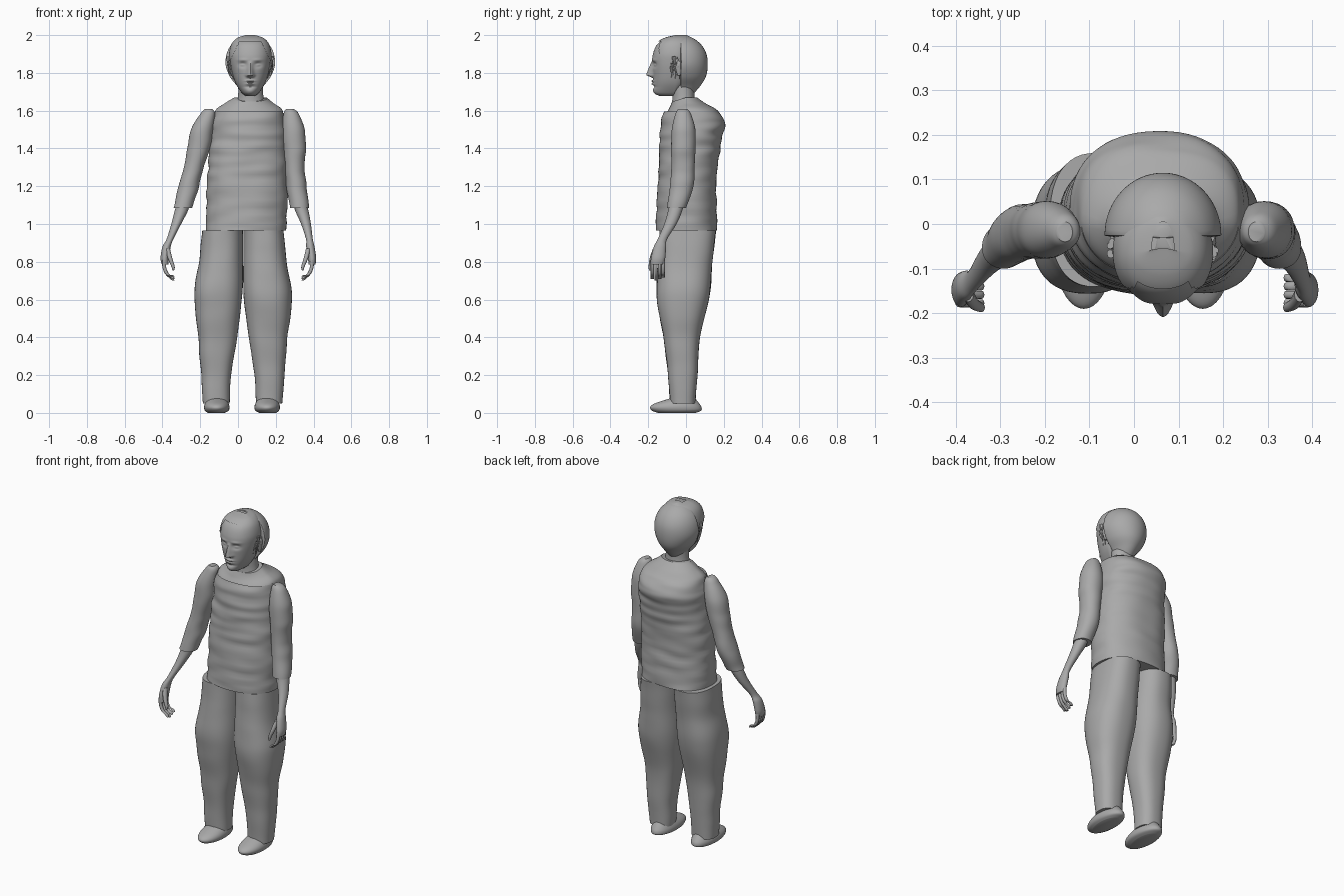
import bpy
import math
import random
from mathutils import Vector, noise

random.seed(4)
cube = bpy.data.objects.get("Cube")
if cube:
    bpy.data.objects.remove(cube, do_unlink=True)

grey = bpy.data.materials.new("plain grey")
grey.use_nodes = True
grey.diffuse_color = (0.4, 0.4, 0.4, 1)
grey.node_tree.nodes["Principled BSDF"].inputs["Base Color"].default_value = grey.diffuse_color


def spline(rows, steps):
    """Catmull-Rom through the rows, so few sections give a smooth body."""
    result = []
    last = len(rows) - 1
    for i in range(last):
        a, b, c, d = (rows[min(max(i + k, 0), last)] for k in (-1, 0, 1, 2))
        for s in range(steps):
            t = s / steps
            result.append([
                q + t / 2 * (r - p + t * (2 * p - 5 * q + 4 * r - w + t * (3 * (q - r) + w - p)))
                for p, q, r, w in zip(a, b, c, d)])
    return result + [list(rows[last])]


def loft(name, rows, segments=32, steps=6, power=2.0, middle=None, shape=None, keep=None):
    """Skin level sections given as (z, x low, x high, y low, y high)."""
    verts, faces = [], []
    rings = spline(rows, steps)
    for z, x0, x1, y0, y1 in rings:
        cy = (y0 + y1) / 2 if middle is None else middle
        for k in range(segments):
            angle = math.tau * k / segments
            c, s = math.cos(angle), math.sin(angle)
            c = math.copysign(abs(c) ** (2 / power), c)
            s = math.copysign(abs(s) ** (2 / power), s)
            p = Vector(((x0 + x1) / 2 + (x1 - x0) / 2 * c,
                        cy + s * (y1 - cy if s > 0 else cy - y0), z))
            verts.append(shape(p) if shape else p)
    for i in range(len(rings) - 1):
        for k in range(segments):
            n = (k + 1) % segments
            faces.append([i * segments + k, i * segments + n,
                          (i + 1) * segments + n, (i + 1) * segments + k])
    if rows[0][0] > rows[-1][0]:
        faces = [f[::-1] for f in faces]
    if keep:
        faces = [f for f in faces if keep(sum((verts[v] for v in f), Vector()) / len(f))]
    else:
        ends = [list(range(segments))[::-1],
                list(range((len(rings) - 1) * segments, len(rings) * segments))]
        faces += ends if rows[0][0] < rows[-1][0] else [f[::-1] for f in ends]
    mesh = bpy.data.meshes.new(name)
    mesh.from_pydata(verts, [], faces)
    mesh.materials.append(grey)
    obj = bpy.data.objects.new(name, mesh)
    bpy.context.collection.objects.link(obj)
    bpy.ops.object.select_all(action="DESELECT")
    bpy.context.view_layer.objects.active = obj
    obj.select_set(True)
    bpy.ops.object.shade_smooth_by_angle(angle=math.radians(45))
    return obj


def flip(rows, axis):
    """Mirror sections across the plane x = axis."""
    return [(z, 2 * axis - x1, 2 * axis - x0, y0, y1) for z, x0, x1, y0, y1 in rows]


def wrinkle(amount, stretch):
    """Cloth folds that run mostly level."""
    def move(p):
        n = noise.noise(Vector((p.x * 6, p.y * 6, p.z * stretch)))
        return p + Vector((p.x - 0.05, p.y, 0)).normalized() * n * amount
    return move


# Shirt body, with a collar dipping at the front
folds = wrinkle(0.008, 22)


def shirt_shape(p):
    p = folds(p)
    if p.z > 1.6 and p.y < 0:
        p.z += p.y * 0.3
    return p


loft("shirt", [
    (0.965, -.17, .255, -.16, .165), (1.2, -.165, .26, -.15, .16),
    (1.4, -.15, .255, -.14, .18), (1.53, -.14, .25, -.135, .205),
    (1.6, -.12, .235, -.115, .17), (1.64, -.07, .19, -.085, .1),
    (1.67, -.02, .155, -.07, .06)], 64, 14, 2.3, shape=shirt_shape)

# Trouser legs and slippers, mirrored about the crotch line
leg = [(0.05, -.185, -.045, -.085, .05), (0.2, -.195, -.035, -.095, .06),
       (0.4, -.21, -.005, -.12, .075), (0.62, -.233, .022, -.155, .125),
       (0.8, -.207, .025, -.145, .14), (0.965, -.19, .024, -.14, .16)]
shoe = [(0, -.16, -.07, -.15, .05), (0.012, -.175, -.05, -.18, .08),
        (0.03, -.18, -.045, -.19, .082), (0.05, -.175, -.05, -.165, .07),
        (0.075, -.16, -.065, -.09, .05)]
for side in ("right", "left"):
    legs = leg if side == "right" else flip(leg, 0.026)
    shoes = shoe if side == "right" else flip(shoe, 0.021)
    loft(side + "_trouser_leg", legs, 48, 10, 2.4, shape=wrinkle(0.005, 8))
    loft(side + "_shoe", shoes, 40, 5)

# Sleeves: height, centre of each side, half width, depth range
arm = [(1.61, -.155, .275, .018, -.04, .005), (1.585, -.16, .28, .04, -.055, .025),
       (1.5, -.19, .293, .06, -.075, .05), (1.4, -.207, .298, .06, -.078, .05),
       (1.3, -.235, .3, .053, -.078, .045), (1.2, -.26, .31, .053, -.085, .04),
       (1.085, -.292, .325, .05, -.1, .0)]
forearm = [(1.12, -.285, .325, .035, -.09, -.01), (1.07, -.3, .338, .035, -.095, -.02),
           (1, -.327, .36, .026, -.115, -.05), (0.92, -.36, .378, .018, -.15, -.1),
           (0.88, -.378, .383, .022, -.17, -.105), (0.82, -.388, .392, .022, -.185, -.11),
           (0.785, -.385, .392, .018, -.185, -.12)]


def limb(rows, column):
    return [(r[0], r[column] - r[3], r[column] + r[3], r[4], r[5]) for r in rows]


for side, column, sign in (("right", 1, 1), ("left", 2, -1)):
    loft(side + "_sleeve", limb(arm, column), 32, 8, 2.1, shape=wrinkle(0.006, 14))
    loft(side + "_forearm_and_palm", limb(forearm, column), 24, 6)
    # Curled fingers reach in towards the body, the thumb sits in front
    for f in range(4):
        y = -0.178 + f * 0.019
        tip = 0.7 + 0.008 * abs(f - 1)
        path = [(0.81, -.39, .011), (0.77, -.39, .01), (0.735, -.375, .01),
                (tip + 0.012, -.352, .01), (tip, -.342, .006)]
        rows = [(z, x - r, x + r, y - 0.009, y + 0.009) for z, x, r in path]
        loft(side + "_finger", rows if sign > 0 else flip(rows, 0), 12, 4)
    rows = [(0.87, -.385, -.36, -.175, -.14), (0.82, -.372, -.348, -.192, -.165),
            (0.775, -.353, -.335, -.198, -.176), (0.755, -.347, -.338, -.196, -.182)]
    loft(side + "_thumb", rows if sign > 0 else flip(rows, 0), 12, 5)

# Neck
MID = 0.065
loft("neck", [(1.6, -.02, .15, -.08, .06), (1.67, 0, .135, -.072, .045),
              (1.76, 0, .13, -.08, .045)], 32, 5)


# Head: a smooth loft with facial features pushed in and out
def bump(dx, dz, wide, tall):
    return math.exp(-(dx / wide) ** 2 - (dz / tall) ** 2)


def face_shape(p):
    if p.y > -0.06:
        return p
    dx, z = abs(p.x - MID), p.z
    rise = min(max((1.865 - z) / 0.07, 0), 1) * min(max((z - 1.772) / 0.015, 0), 1)
    push = 0.034 * rise * math.exp(-(dx / (0.008 + 0.009 * rise)) ** 2)
    push += 0.009 * bump(dx - 0.014, z - 1.784, 0.008, 0.008)
    push -= 0.014 * bump(dx - 0.04, z - 1.843, 0.02, 0.014)
    push += 0.009 * bump(dx - 0.041, z - 1.841, 0.012, 0.006)
    push += 0.004 * bump(dx - 0.04, z - 1.868, 0.025, 0.008)
    push += 0.012 * bump(dx, z - 1.757, 0.022, 0.005)
    push += 0.011 * bump(dx, z - 1.742, 0.02, 0.006)
    push -= 0.005 * bump(dx, z - 1.726, 0.03, 0.006)
    push += 0.004 * bump(dx, z - 1.705, 0.025, 0.012)
    return p + Vector((0, -push, 0))


skull = [(1.678, .025, -.14, -.09), (1.695, .046, -.168, -.06), (1.74, .075, -.172, .0),
         (1.79, .093, -.175, .02), (1.85, .105, -.179, .03), (1.9, .107, -.175, .03),
         (1.95, .093, -.153, .03), (1.98, .064, -.11, .02), (1.995, .02, -.05, .0)]


def centred(rows, grow=0.0):
    return [(z + grow, MID - w - grow, MID + w + grow, y0 - grow, y1 + grow)
            for z, w, y0, y1 in rows]


loft("head", centred(skull), 112, 14, 2.15, middle=-0.06, shape=face_shape)


# Swept back front hair with a rounded hairline
def above_hairline(p):
    edge = abs(p.x - MID)
    return p.z > 1.968 - max(edge - 0.055, 0) * 2 and p.y > -0.145


loft("front_hair", centred(skull, 0.005), 96, 12, 2.15, middle=-0.06, keep=above_hairline)

# Back of the hair: a wider half dome with a flat front edge
dome = [(1.69, .045, -.032, .04), (1.73, .07, -.032, .075), (1.78, .108, -.032, .105),
        (1.84, .13, -.032, .115), (1.9, .125, -.032, .108), (1.95, .1, -.032, .08),
        (1.985, .058, -.032, .035), (2, .012, -.032, -.01)]
loft("back_hair", centred(dome), 64, 8, middle=-0.025)

# Ears and loose locks beside the face
for side, sign in (("right", -1), ("left", 1)):
    x = MID + sign * 0.105
    loft(side + "_ear", [
        (1.785, x - .006, x + .006, -.045, -.03), (1.82, x - .012, x + .012, -.055, -.02),
        (1.85, x - .014, x + .014, -.06, -.015), (1.865, x - .006, x + .006, -.045, -.025)], 16, 4)
    for lock in range(9):
        y = random.uniform(-0.08, -0.03)
        top, drop = random.uniform(1.83, 1.89), random.uniform(0.05, 0.11)
        rows = []
        for t in (0, 0.3, 0.6, 1):
            z = top - drop * t
            reach = 0.108 - max(1.85 - z, 0) * 0.32 + random.uniform(0, 0.012)
            c, r = MID + sign * reach, 0.007 * (1.1 - t)
            rows.append((z, c - r, c + r, y - r, y + r))
        loft(side + "_hair_lock", rows, 8, 4)
